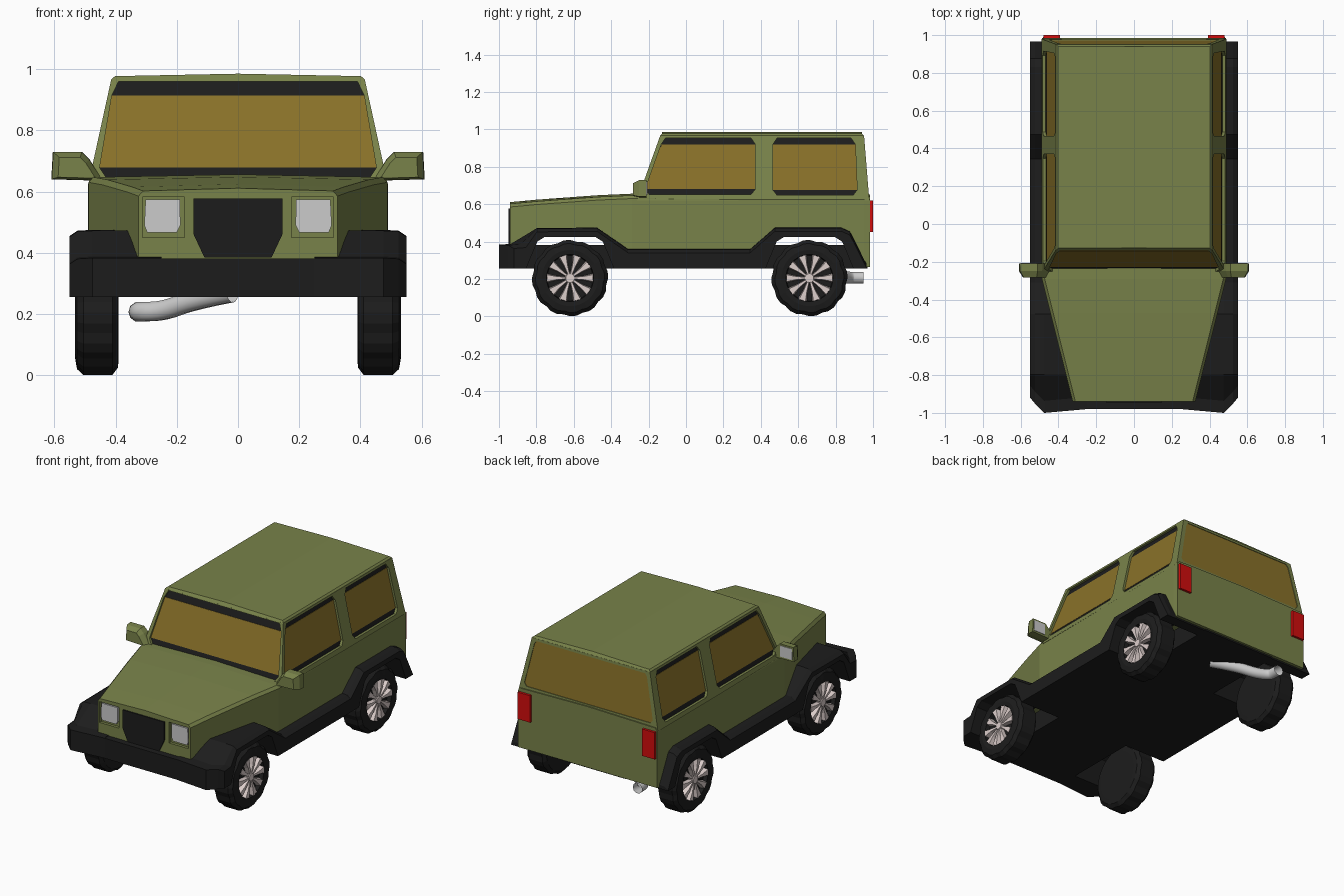
import bpy, bmesh
from math import sin, cos, pi

if "Cube" in bpy.data.objects:
    bpy.data.objects.remove(bpy.data.objects["Cube"])

def material(name, r, g, b):
    m = bpy.data.materials.new(name)
    m.diffuse_color = (r, g, b, 1)
    m.use_nodes = True
    m.node_tree.nodes["Principled BSDF"].inputs["Base Color"].default_value = m.diffuse_color
    return m

GREEN = material("olive_paint", .19, .225, .068)
BLACK = material("black_plastic", .012, .012, .012)
AMBER = material("amber_glass", .25, .165, .022)
RED = material("red_lens", .65, .004, .004)
ALLOY = material("alloy", .72, .62, .60)

def build(name, solids, mat=None):
    """One object from solids; each solid is a list of equal-length rings, capped."""
    bm = bmesh.new()
    for rings in solids:
        loops = [[bm.verts.new(p) for p in r] for r in rings]
        n = len(loops[0])
        for a, b in zip(loops, loops[1:]):
            for i in range(n):
                bm.faces.new((a[i], a[(i + 1) % n], b[(i + 1) % n], b[i]))
        bm.faces.new(loops[0][::-1])
        bm.faces.new(loops[-1])
    bmesh.ops.recalc_face_normals(bm, faces=bm.faces)
    me = bpy.data.meshes.new(name)
    bm.to_mesh(me)
    bm.free()
    ob = bpy.data.objects.new(name, me)
    bpy.context.collection.objects.link(ob)
    if mat:
        me.materials.append(mat)
    return ob

def box(x0, x1, y0, y1, z0, z1):
    return [[(x0, y0, z), (x1, y0, z), (x1, y1, z), (x0, y1, z)] for z in (z0, z1)]

def mirrored(solids):
    return solids + [[[(-x, y, z) for x, y, z in r] for r in s] for s in solids]

def cut(ob, solids):
    cutter = build("cutter", solids)
    cutter.hide_render = True
    mod = ob.modifiers.new("cut", 'BOOLEAN')
    mod.operation, mod.solver, mod.object = 'DIFFERENCE', 'EXACT', cutter
    bpy.context.view_layer.objects.active = ob
    bpy.ops.object.modifier_apply(modifier=mod.name)
    bpy.data.objects.remove(cutter)

# Lower body and bonnet: sections along y (y, half width, top, bottom)
def body_section(y, w, zt, zb):
    return [(-w, y, zb), (-w, y, zt - .02), (-w + .015, y, zt - .003), (0, y, zt + .006),
            (w - .015, y, zt - .003), (w, y, zt - .02), (w, y, zb)]

body = build("lower_body", [[body_section(*s) for s in (
    (-.94, .325, .605, .38), (-.80, .36, .618, .45), (-.47, .443, .642, .45),
    (-.29, .488, .65, .32), (.35, .49, .645, .32), (.49, .49, .645, .45),
    (.83, .49, .645, .45), (.95, .49, .645, .265), (.985, .488, .645, .265))]], GREEN)
cut(body, mirrored([box(.175, .312, -1, -.922, .45, .582)]))

# Headlights and grille
build("headlights", mirrored([[[(x, y, z) for x, z in
      ((.2, .467), (.297, .467), (.306, .49), (.302, .574), (.19, .574), (.188, .49))]
      for y in (-.90, -.936)]]))
grille = ((-.145, .577), (.145, .577), (.145, .46), (.11, .385), (-.11, .385), (-.145, .46))
build("grille", [[[(x, y, z) for x, z in grille] for y in (-.93, -.948)]], BLACK)

# Cabin and roof
def level(z, w, y0, y1):
    return [(-w, y0, z), (w, y0, z), (w, y1, z), (-w, y1, z)]

cabin = build("cabin", [[level(.62, .49, -.262, .98), level(.967, .414, -.138, .952)]], GREEN)
build("roof", [[[(-w, y, .966), (-w + .012, y + i, .977), (0, y + i, .985),
                 (w - .012, y + i, .977), (w, y, .966)]
                for y, w, i in ((-.139, .414, .012), (.952, .414, -.012))]], GREEN)

# Window openings: eight corners, black bands above and below the glass
def opening(lb, lt, rb, rt, z0, z1, cb, ct, c=.022):
    return [(lb + c, z0), (rb - c, z0), (rb, z0 + cb), (rt, z1 - ct),
            (rt - c, z1), (lt + c, z1), (lt, z1 - ct), (lb, z0 + cb)]

def side_wall(s):
    return lambda a, z, d: (s * (.49 - .219 * (z - .62) - d), a, z)

def front_wall(a, z, d):
    return (a, -.262 + .357 * (z - .62) + d, z)

def rear_wall(a, z, d):
    return (a, .98 - .081 * (z - .62) - d, z)

def slab(pts, wall, d0, d1):
    return [[wall(a, z, d) for a, z in pts] for d in (d0, d1)]

def window(name, pts, wall, bands=True, depth=.022):
    cut(cabin, [slab(pts, wall, -.05, depth)])
    if bands:
        build(name + "_trim", [slab(pts, wall, depth + .005, depth - .006)], BLACK)
    glass = [pts[i] for i in (2, 3, 6, 7)] if bands else pts
    build(name + "_glass", [slab(glass, wall, depth + .005, depth - .008)], AMBER)

window("windscreen", opening(-.452, -.412, .452, .412, .645, .96, .033, .046), front_wall)
window("rear_window", opening(-.45, -.395, .45, .395, .66, .952, .02, .02, .015),
       rear_wall, False, .012)
for side, s in (("right", 1), ("left", -1)):
    window(side + "_door_window",
           opening(-.218, -.132, .37, .37, .652, .953, .028, .033), side_wall(s))
    window(side + "_quarter_window",
           opening(.465, .465, .915, .905, .648, .953, .028, .033), side_wall(s))

# Black cladding: bumper corner, arches and sill as one side profile
CENTRES = (-.62, .66)
arch = ((-.235, .255), (-.175, .40), (-.135, .425), (.135, .425), (.175, .40), (.235, .255))
top = [(.965, .28), (.876, .455), (.83, .475), (.475, .475), (.343, .36), (-.31, .36),
       (-.476, .475), (-.797, .472), (-.936, .388), (-1, .383)]
bottom = [(-1, .255)] + [(c + y, z) for c in CENTRES for y, z in arch] + [(.965, .255)]

def clad_ring(x, shift, drop):
    ring = [(x, y + (shift if y < -.93 else 0), z - drop) for y, z in top]
    return ring + [(x, y + (shift if y < -.93 else 0), z) for y, z in bottom]

build("side_cladding", mirrored([[clad_ring(.25, .02, 0), clad_ring(.475, 0, 0),
      clad_ring(.525, .05, .003), clad_ring(.55, .08, .02)]]), BLACK)
build("floor_and_bumper", [box(-.26, .26, -.98, .97, .255, .382)], BLACK)

# Tail lights
build("tail_lights", mirrored([[[(.39, .96, z0), (.482, .96, z0), (.482, .96, z1), (.39, .96, z1)]
      , [(.393, y, z0), (.48, y, z0), (.48, y, z1), (.393, y, z1)]]
      for z0, z1, y in ((.45, .62, 1.0),)]), RED)

# Door mirrors
shape = ((.44, .635), (.485, .705), (.51, .73), (.605, .73), (.61, .64))
build("door_mirrors", mirrored([[[(.53 + (x - .53) * k, y, .665 + (z - .665) * k) for x, z in shape]
      for y, k in ((-.283, .72), (-.25, .98), (-.21, 1))]]), GREEN)
build("mirror_glass", mirrored([[[(x, y, z) for x, z in
      ((.515, .65), (.60, .65), (.597, .72), (.515, .72))] for y in (-.22, -.207)]]))

# Wheels: lugged tyre turned about the axle, alloy rim with tapered spokes
SEG = 36
tyre = ((.39, .15), (.392, .18), (.41, .204), (.505, .204), (.526, .185), (.532, .15),
        (.528, .126), (.502, .122), (.50, .03))

def circle(x, r, cy, lug=False, seg=SEG):
    pts = []
    for k in range(seg):
        q = r * (.965 if lug and k % 3 == 2 else 1)
        a = 2 * pi * k / seg
        pts.append((x, cy + q * sin(a), .205 - q * cos(a)))
    return pts

def spoke(cy, a):
    rings = []
    for r, w, x in ((.018, .006, .524), (.075, .013, .529), (.124, .026, .529)):
        rings.append([(px, cy + r * sin(a) + t * cos(a), .205 - r * cos(a) + t * sin(a))
                      for px, t in ((.495, -w), (x, -w * .7), (x, w * .7), (.495, w))])
    return rings

for place, cy in zip(("front", "rear"), CENTRES):
    build(place + "_tyres", mirrored([[circle(x, r, cy, r > .182) for x, r in tyre]]), BLACK)
    rim = [spoke(cy, 2 * pi * (k + .5) / 10) for k in range(10)]
    rim.append([circle(.495, .03, cy, seg=10), circle(.53, .024, cy, seg=10)])
    build(place + "_rims", mirrored(rim), ALLOY)

# Exhaust pipe
cu = bpy.data.curves.new("exhaust_pipe", 'CURVE')
cu.dimensions = '3D'
cu.bevel_depth, cu.bevel_resolution, cu.resolution_u = .033, 3, 4
path = ((-.02, .68, .27), (-.15, .77, .245), (-.24, .83, .21),
        (-.315, .87, .207), (-.325, .91, .207), (-.325, .95, .207))
sp = cu.splines.new('NURBS')
sp.points.add(len(path) - 1)
for p, co in zip(sp.points, path):
    p.co = (*co, 1)
sp.order_u, sp.use_endpoint_u = 3, True
pipe = bpy.data.objects.new("exhaust_pipe", cu)
bpy.context.collection.objects.link(pipe)
bpy.context.view_layer.objects.active = pipe
pipe.select_set(True)
bpy.ops.object.convert(target='MESH')
